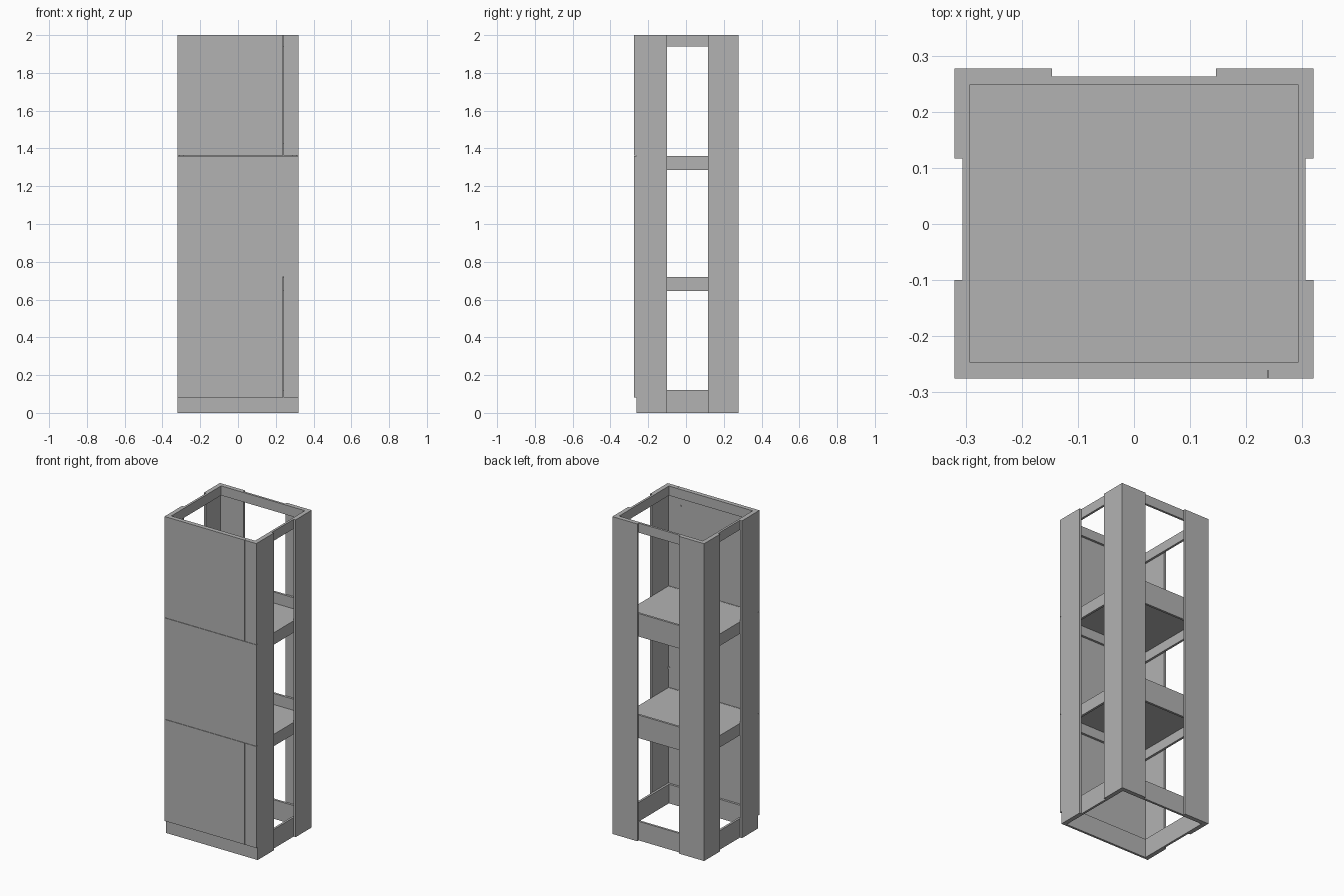
import bpy, math

cube = bpy.data.objects.get("Cube")
if cube:
    bpy.data.objects.remove(cube, do_unlink=True)

mat = bpy.data.materials.new("plain grey")
mat.use_nodes = True
GREY = (0.45, 0.45, 0.45, 1)
mat.diffuse_color = GREY
mat.node_tree.nodes["Principled BSDF"].inputs["Base Color"].default_value = GREY


def board(name, x, y, z):
    """Box spanning three (min, max) ranges."""
    bpy.ops.mesh.primitive_cube_add(size=1, location=[sum(r) / 2 for r in (x, y, z)])
    ob = bpy.context.object
    ob.name = name
    ob.scale = [r[1] - r[0] for r in (x, y, z)]
    bpy.ops.object.transform_apply(location=False, rotation=False)
    ob.data.materials.append(mat)


W, T = 0.32, 0.014          # half width, board thickness
FRONT, BACK = -0.261, 0.277  # carcass depth
IN = W - T                  # inside of the posts
RB = BACK - T               # outside of the back rails

# Corner posts: two boards at each back corner, one at each front corner
for side, s in (("left", 1), ("right", -1)):
    wall = sorted((s * IN, s * W))
    board(side + "_front_post", wall, (FRONT, -0.1), (0, 2))
    board(side + "_back_post_side", wall, (0.117, RB), (0, 2))
    board(side + "_back_post_rear", sorted((s * 0.146, s * W)), (RB, BACK), (0, 2))

# Rail rings: base, two shelves, top (bottom, side top, back top)
for name, low, high, back_high in (("base", 0, 0.12, 0.12), ("lower_shelf", 0.645, 0.72, 0.79),
                                   ("upper_shelf", 1.285, 1.36, 1.43), ("top", 1.94, 2, 2)):
    for side, s in (("left", 1), ("right", -1)):
        board(f"{name}_{side}_rail", sorted((s * (IN - T), s * IN)), (FRONT, RB), (low, high))
    board(name + "_back_rail", (T - IN, IN - T), (RB - T, RB), (low, back_high))
    board(name + "_front_rail", (T - IN, IN - T), (FRONT, FRONT + T), (low, high))
    if "shelf" in name:
        board(name + "_panel", (T - IN, IN - T), (FRONT + T, RB - T), (high - T, high))

# Doors, with a narrow filler strip beside the top and bottom ones
GAP = 0.002
for name, low, high, edge in (("bottom", 0.08, 0.722, 0.24), ("middle", 0.722, 1.362, W),
                              ("top", 1.362, 2, 0.24)):
    z = (low + GAP / 2, high - (GAP / 2 if high < 2 else 0))
    board(name + "_door", (-W, edge - (GAP if edge < W else 0)), (FRONT - T, FRONT), z)
    if edge < W:
        board(name + "_filler", (edge, W), (FRONT - T, FRONT), z)
    # Hinge cups inside each door
    for h in (low + 0.125, high - 0.115):
        bpy.ops.mesh.primitive_cylinder_add(vertices=16, radius=0.009, depth=0.004,
                                            location=(edge - 0.018, FRONT + 0.001, h),
                                            rotation=(math.pi / 2, 0, 0))
        bpy.context.object.name = name + "_hinge_cup"
        bpy.context.object.data.materials.append(mat)
